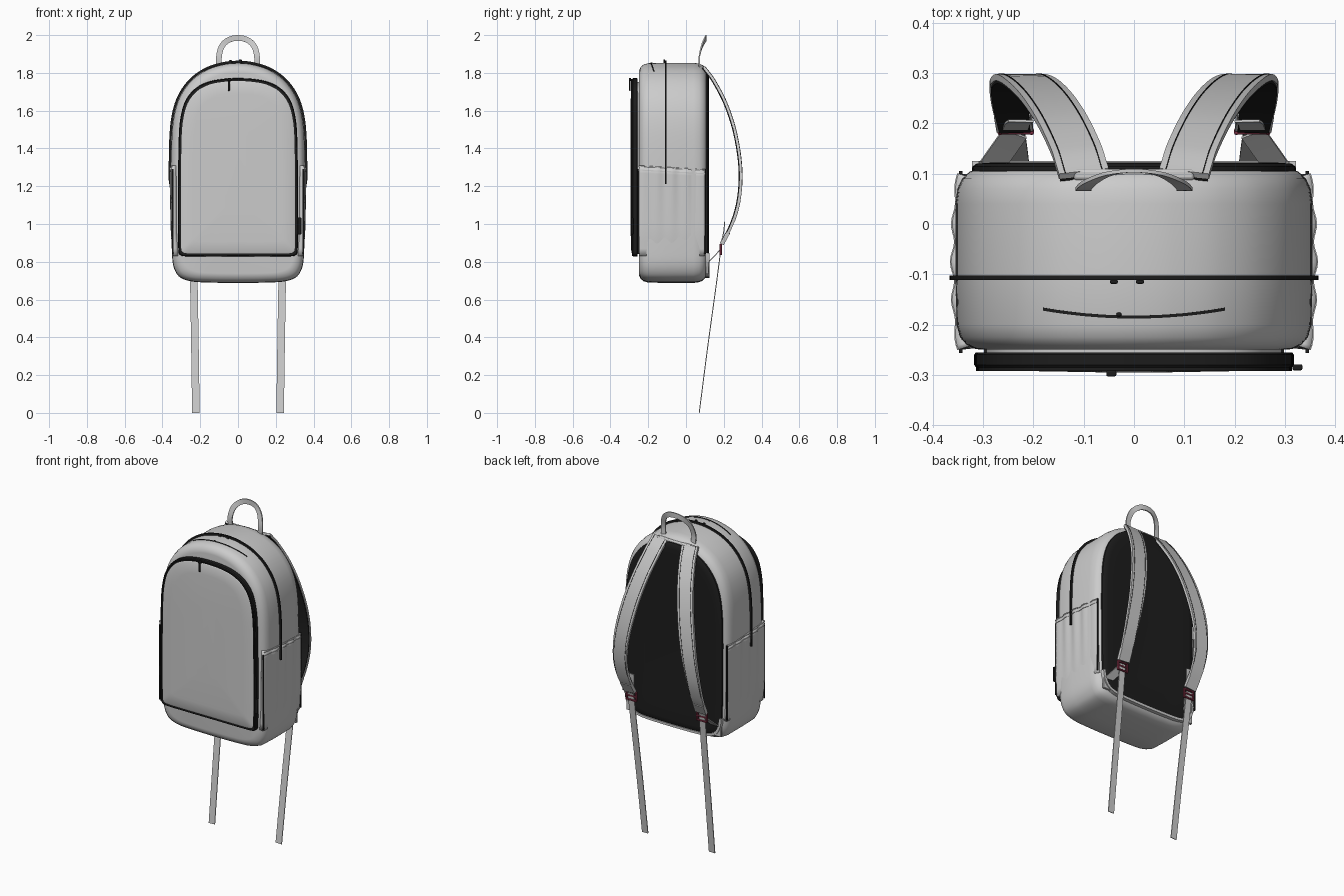
import bpy, bmesh, math
from mathutils import Vector as V

if "Cube" in bpy.data.objects:
    bpy.data.objects.remove(bpy.data.objects["Cube"])


def material(name, rgb):
    m = bpy.data.materials.new(name)
    m.diffuse_color = (*rgb, 1)
    m.use_nodes = True
    m.node_tree.nodes["Principled BSDF"].inputs["Base Color"].default_value = m.diffuse_color
    return m


BLACK = material("black_fabric", (0.012, 0.012, 0.012))
MAROON = material("maroon_plastic", (0.22, 0.03, 0.06))
X, Y = V((1, 0, 0)), V((0, 1, 0))


def spline(pts, n=8):
    """Smooth curve through points, chord-length spaced."""
    p = [V(q) for q in pts]
    t = [0]
    for a, b in zip(p, p[1:]):
        t.append(t[-1] + (b - a).length)
    last = len(p) - 1
    m = [(p[min(i + 1, last)] - p[max(i - 1, 0)]) / (t[min(i + 1, last)] - t[max(i - 1, 0)])
         for i in range(last + 1)]
    out = []
    for i in range(last):
        h = t[i + 1] - t[i]
        for k in range(n):
            u = k / n
            out.append((2*u**3 - 3*u*u + 1) * p[i] + (u**3 - 2*u*u + u) * h * m[i]
                       + (3*u*u - 2*u**3) * p[i + 1] + (u**3 - u*u) * h * m[i + 1])
    return out + [p[-1]]


def finish(name, bm, mat=None):
    bmesh.ops.recalc_face_normals(bm, faces=bm.faces)
    me = bpy.data.meshes.new(name)
    bm.to_mesh(me)
    bm.free()
    ob = bpy.data.objects.new(name, me)
    bpy.context.collection.objects.link(ob)
    if mat:
        me.materials.append(mat)
    return ob


def skin(name, rings, mat=None):
    """Bridge closed rings and cap both ends."""
    bm = bmesh.new()
    vs = [[bm.verts.new(p) for p in r] for r in rings]
    for a, b in zip(vs, vs[1:]):
        for i in range(len(a)):
            j = (i + 1) % len(a)
            bm.faces.new((a[i], a[j], b[j], b[i]))
    bm.faces.new(vs[0])
    bm.faces.new(vs[-1])
    return finish(name, bm, mat)


def outline(half):
    """Full x-z loop from its right half (bottom centre to top centre)."""
    return spline([(x, 0, z) for x, z in half] + [(-x, 0, z) for x, z in half[-2::-1]])[:-1]


def at(loop, y, inset):
    w = max(p.x for p in loop)
    lo, hi = min(p.z for p in loop), max(p.z for p in loop)
    c, h = (lo + hi) / 2, (hi - lo) / 2
    return [V((p.x * (1 - inset / w), y, c + (p.z - c) * (1 - inset / h))) for p in loop]


def loft(name, loop, sections, mat=None):
    return skin(name, [at(loop, y, d) for y, d in sections], mat)


def ribbon(name, path, width, thick, side=X, mat=None, shift=0, lateral=0):
    """Flat band along a path; width may be a (start, middle, end) tuple."""
    rings = []
    for i, p in enumerate(path):
        t = (path[min(i + 1, len(path) - 1)] - path[max(i - 1, 0)]).normalized()
        s = (side - t * side.dot(t)).normalized()
        n = t.cross(s)
        w = width
        if isinstance(width, tuple):
            u = 2 * i / (len(path) - 1)
            w = width[0] + (width[1] - width[0]) * u if u < 1 else width[1] + (width[2] - width[1]) * (u - 1)
        c = p + n * shift + s * lateral
        rings.append([c + s * a * w / 2 + n * b * thick / 2 for a, b in ((1, 1), (-1, 1), (-1, -1), (1, -1))])
    return skin(name, rings, mat)


def boxes(name, items, mat=None, bevel=0.003):
    bm = bmesh.new()
    for c, size in items:
        vs = bmesh.ops.create_cube(bm, size=1)["verts"]
        for v in vs:
            v.co = V(c) + V([v.co[k] * size[k] for k in range(3)])
    ob = finish(name, bm, mat)
    mod = ob.modifiers.new("bevel", "BEVEL")
    mod.width, mod.segments = bevel, 2
    return ob


# Main bag
BAG = outline([(0, .688), (.15, .69), (.25, .697), (.31, .72), (.34, .77), (.35, .85), (.354, 1.1),
               (.354, 1.4), (.342, 1.56), (.31, 1.67), (.25, 1.757), (.17, 1.815), (.08, 1.845), (0, 1.853)])
loft("main_body", BAG, [(-.25, .05), (-.248, .038), (-.24, .022), (-.225, .009), (-.2, .002), (-.107, 0),
                        (.04, 0), (.07, .004), (.09, .013), (.104, .028), (.109, .042), (.11, .07)])
loft("back_panel", BAG, [(.1, .032), (.114, .034), (.12, .042), (.122, .07), (.118, .16)], BLACK)
lip = [p for p in at(BAG, .112, .034) if p.z < .85]
cut = next(i for i in range(len(lip)) if (lip[i] - lip[i - 1]).length > .3 and i)
ribbon("back_lower_lip", lip[cut:] + lip[:cut], .026, .014, Y)

# Main zip and small top pocket zip
ribbon("main_zip", [p for p in at(BAG, -.107, -.005) if p.z > 1.2], .009, .013, Y, BLACK)
arc = [p for p in at(BAG, 0, .004) if p.z > 1.7 and abs(p.x) < .185]
for p in arc:
    p.y = -.185 + .015 * (p.x / .175) ** 2
ribbon("top_pocket_zip", arc, .006, .01, Y, BLACK)

# Front pocket: core, black gusset, grey panel
FRONT = outline([(0, .828), (.2, .828), (.29, .83), (.31, .838), (.316, .86), (.318, 1.1), (.314, 1.45),
                 (.305, 1.56), (.28, 1.65), (.23, 1.715), (.16, 1.752), (.08, 1.768), (0, 1.772)])
loft("front_pocket_core", FRONT, [(-.24, .02), (-.27, .02)])
loft("front_pocket_gusset", FRONT, [(-.256, .003), (-.26, 0), (-.28, 0), (-.285, .004), (-.286, .02)], BLACK)
loft("front_pocket_panel", FRONT, [(-.27, .014), (-.285, .014), (-.289, .022), (-.292, .08), (-.295, .25)])
ribbon("front_pocket_zip", [p for p in at(FRONT, -.288, .007) if p.z > .86], .008, .006, Y, BLACK)

# Zip pulls
boxes("zip_pulls", [((-.04, -.115, 1.852), (.016, .008, .03)), ((.012, -.115, 1.856), (.016, .008, .03)),
                    ((-.048, -.297, 1.735), (.012, .008, .06)), ((-.045, -.297, 1.765), (.02, .012, .015)),
                    ((.325, -.285, .99), (.02, .012, .09)), ((-.03, -.18, 1.84), (.01, .008, .03))], BLACK)

for sx, tag in ((1, "right"), (-1, "left")):
    # Elastic side pocket, gently rippled, with hem and dark bindings
    def wall(y, z):
        u, v = (y + .25) / .35, (z - .83) / .48
        puff = math.sin(math.pi * u) ** .6 if 0 < u < 1 else 0
        ripple = .004 * math.sin(u * math.pi * 9) * v * puff
        return V((sx * (.342 + .007 * min(1, v * 4) + puff * (.004 + .007 * v) + ripple), y, z))
    bm = bmesh.new()
    NY, NZ = 40, 12
    g = [[bm.verts.new(wall(-.25 + .35 * i / NY, .83 + (.48 - .02 * i / NY) * j / NZ)) for j in range(NZ + 1)]
         for i in range(NY + 1)]
    for i in range(NY):
        for j in range(NZ):
            q = (g[i][j], g[i + 1][j], g[i + 1][j + 1], g[i][j + 1])
            bm.faces.new(q if sx > 0 else q[::-1])
    bmesh.ops.recalc_face_normals(bm, faces=bm.faces)
    if sum(f.normal.x for f in bm.faces) * sx < 0:
        bmesh.ops.reverse_faces(bm, faces=bm.faces)
    me = bpy.data.meshes.new("side_pocket")
    bm.to_mesh(me)
    bm.free()
    ob = bpy.data.objects.new(tag + "_side_pocket", me)
    bpy.context.collection.objects.link(ob)
    mod = ob.modifiers.new("thickness", "SOLIDIFY")
    mod.thickness, mod.offset = .025, -1
    for k, drop in enumerate((.004, .024)):
        ribbon(f"{tag}_pocket_hem_{k}", [wall(-.25 + .35 * i / NY, 1.31 - .02 * i / NY - drop)
                                         for i in range(NY + 1)], .005, .006, X)
    for y, end in ((-.252, "front"), (.101, "back")):
        ribbon(f"{tag}_pocket_{end}_binding", [V((sx * .345, y, z)) for z in (.84, 1.05, 1.29)],
               .007, .009, X, BLACK)

    # Padded shoulder strap with dark lining and stitched edges
    path = spline([(sx * x, y, z) for x, y, z in (
        (.1, .1, 1.825), (.115, .148, 1.76), (.148, .215, 1.63), (.185, .265, 1.47), (.222, .291, 1.28),
        (.243, .28, 1.12), (.245, .245, 1.0), (.237, .192, .895))], 7)
    wid = (.1, .102, .068)
    ribbon(tag + "_strap", path, wid, .013, X, None)
    ribbon(tag + "_strap_lining", path, (.094, .096, .062), .007, X, BLACK, .009)
    for e in (-1, 1):
        ribbon(f"{tag}_strap_stitch_{e}", path[:-8], .002, .002, X, BLACK, -.007, e * .037)
    ribbon(tag + "_strap_end_band", path[-5:], .073, .02, X)
    ribbon(tag + "_strap_inner_tab", [V((sx * .237, .187, .9)), V((sx * .232, .2, .96)), V((sx * .225, .205, 1.01))],
           .05, .005, X)

    # Adjuster buckle
    c = V((sx * .235, .184, .865))
    boxes(tag + "_buckle", [(c + V((0, 0, dz)), (.07, .012, .01)) for dz in (-.025, 0, .025)]
          + [(c + V((dx, 0, 0)), (.01, .013, .06)) for dx in (-.031, .031)], MAROON)

    # Lower anchor webbing and long hanging tail
    ribbon(tag + "_anchor_web", [V((sx * .29, .105, .785)), V((sx * .262, .145, .825)), V((sx * .237, .18, .862))],
           .052, .005, X)
    boxes(tag + "_anchor_tab", [((sx * .285, .112, .77), (.06, .014, .07))])
    ribbon(tag + "_hanging_web", spline([(sx * .238, .186, .88), (sx * .234, .163, .7), (sx * .228, .115, .35),
                                         (sx * .223, .07, 0)], 4), .04, .005, X)

# Grab handle
half = [(.097, .072, 1.815), (.101, .07, 1.88), (.086, .084, 1.94), (.05, .1, 1.974), (0, .106, 1.985)]
ribbon("grab_handle", spline(half + [(-x, y, z) for x, y, z in half[-2::-1]]), .007, .03, Y)
boxes("handle_base", [((0, .098, 1.815), (.24, .022, .03))], None, .006)

# Smooth shading with sharp edges kept
bpy.ops.object.select_all(action="SELECT")
bpy.context.view_layer.objects.active = bpy.data.objects["main_body"]
bpy.ops.object.shade_smooth_by_angle(angle=math.radians(35))
